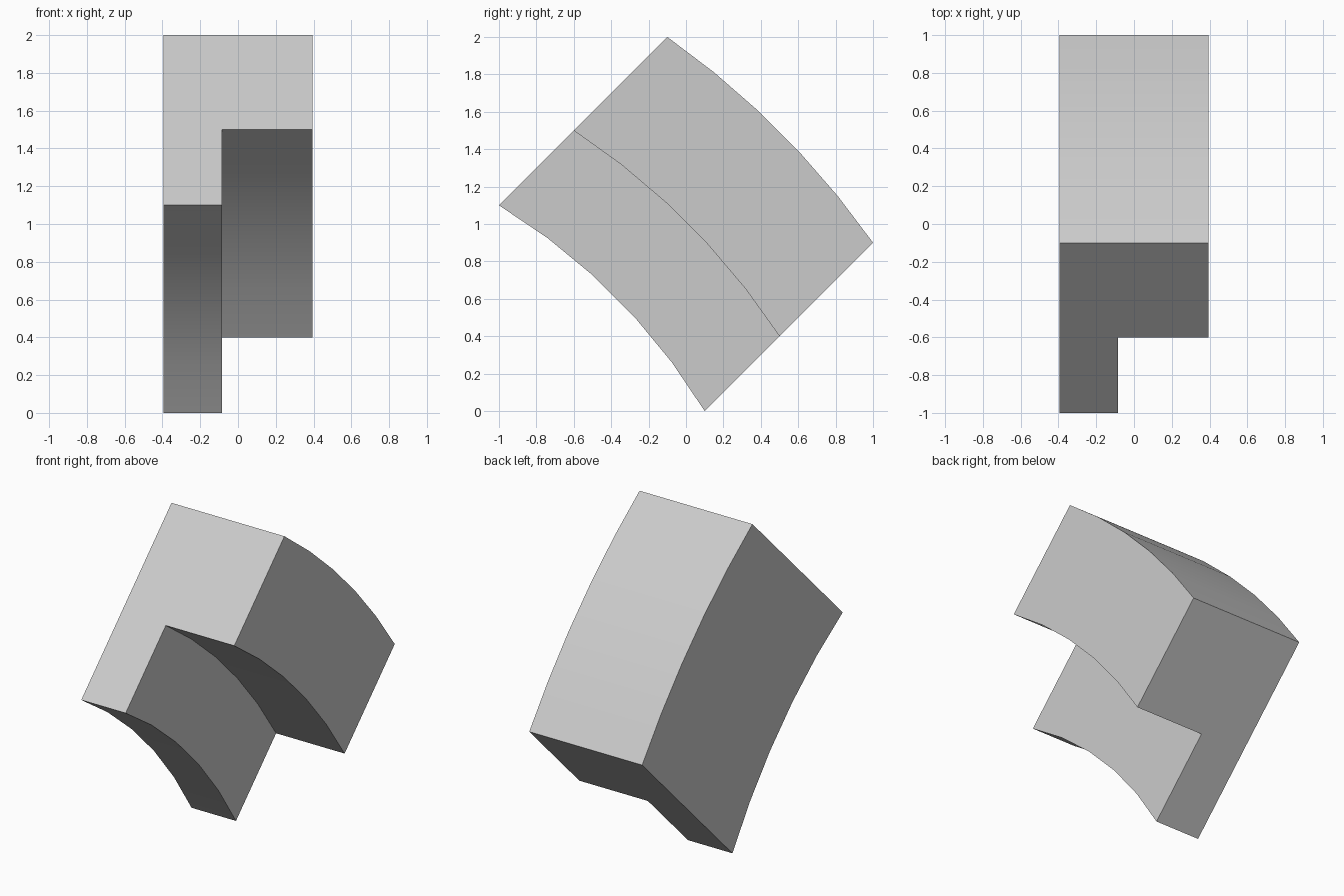
import bpy, bmesh
from math import asin, sin, cos, sqrt

if "Cube" in bpy.data.objects:
    bpy.data.objects.remove(bpy.data.objects["Cube"])

# Plain grey material
grey = bpy.data.materials.new("grey")
grey.use_nodes = True
grey.diffuse_color = (0.6, 0.6, 0.6, 1)
grey.node_tree.nodes["Principled BSDF"].inputs["Base Color"].default_value = (0.6, 0.6, 0.6, 1)

STEPS = 5
HALF_WIDTH, STEP_X = 0.394, -0.084
HALF_CHORD = 1.1 / sqrt(2)
INNER_RADIUS = 3.27
INNER, MIDDLE, OUTER = (k / sqrt(2) for k in (0.1, 0.9, 1.9))

# L-shaped cross-section: (x, distance outward)
section = [(-HALF_WIDTH, INNER), (STEP_X, INNER), (STEP_X, MIDDLE),
           (HALF_WIDTH, MIDDLE), (HALF_WIDTH, OUTER), (-HALF_WIDTH, OUTER)]


def arc_point(x, depth, t):
    """Point on a concentric arc, trimmed by parallel ends and tilted 45 degrees."""
    radius = INNER_RADIUS + depth - INNER
    half = asin(HALF_CHORD / radius)
    u = radius * sin(half * t)
    v = depth + radius * (cos(half * t) - cos(half))
    return x, (u + v) / sqrt(2) - 0.5, (v - u) / sqrt(2) + 0.5


# Sweep the section along the arc
bm = bmesh.new()
rings = [[bm.verts.new(arc_point(x, d, 2 * i / STEPS - 1)) for x, d in section]
         for i in range(STEPS + 1)]
count = len(section)
for a, b in zip(rings, rings[1:]):
    for j in range(count):
        k = (j + 1) % count
        bm.faces.new((a[j], a[k], b[k], b[j]))
bm.faces.new(rings[0])
bm.faces.new(rings[-1])
bmesh.ops.recalc_face_normals(bm, faces=bm.faces)

mesh = bpy.data.meshes.new("curved_corner_block")
bm.to_mesh(mesh)
bm.free()
mesh.materials.append(grey)
block = bpy.data.objects.new("curved_corner_block", mesh)
bpy.context.collection.objects.link(block)

# Smooth the curved sides, keep the corners sharp
bpy.ops.object.select_all(action='DESELECT')
block.select_set(True)
bpy.context.view_layer.objects.active = block
bpy.ops.object.shade_smooth_by_angle()
